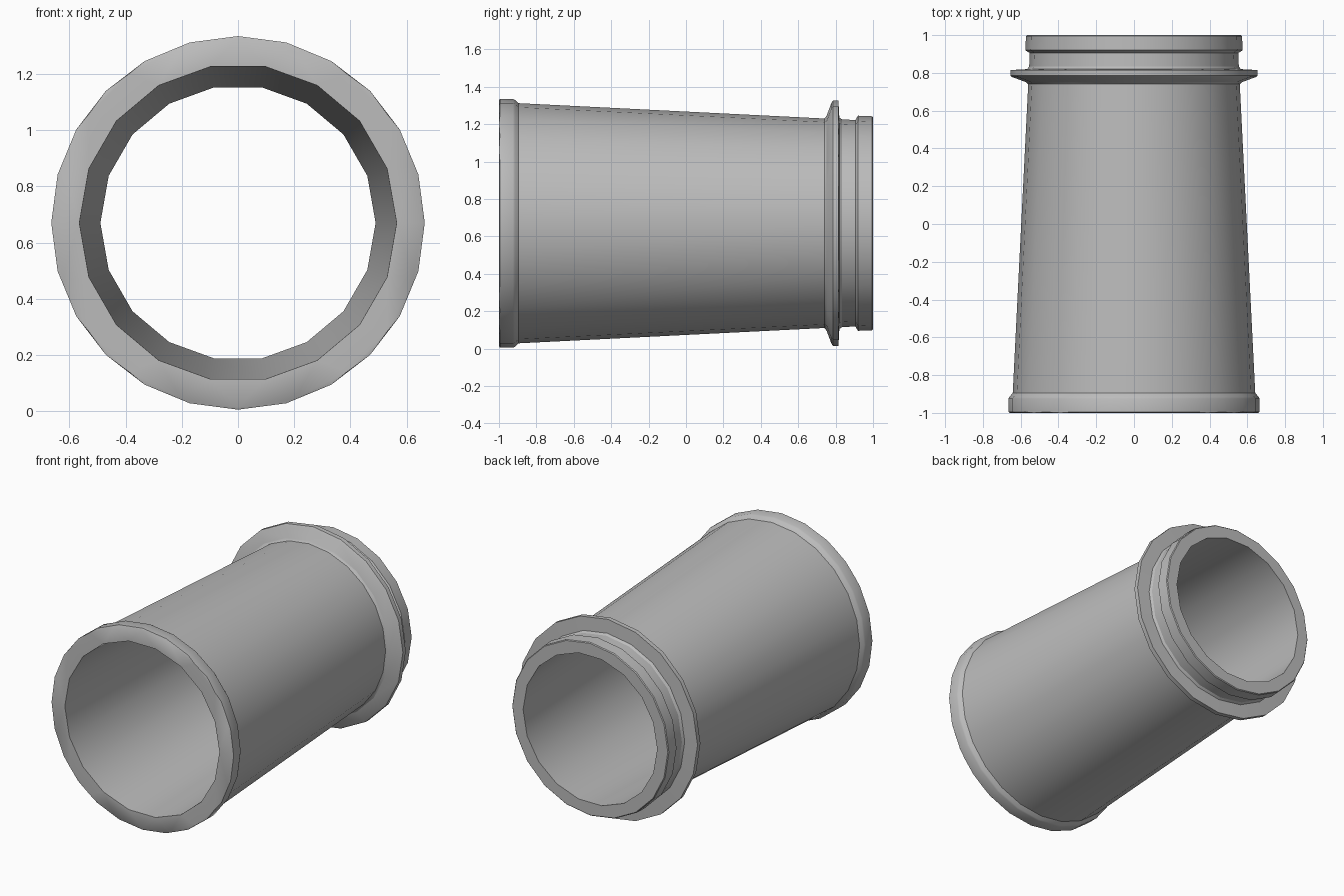
import bpy
import bmesh
import math

if "Cube" in bpy.data.objects:
    bpy.data.objects.remove(bpy.data.objects["Cube"], do_unlink=True)

AXIS_Z = 0.67

metal = bpy.data.materials.new("plain grey")
metal.use_nodes = True
GREY = (0.5, 0.5, 0.5, 1)
metal.diffuse_color = GREY
metal.node_tree.nodes["Principled BSDF"].inputs["Base Color"].default_value = GREY


def ring(bm, sides, radius, y):
    """One circle of vertices around the tube axis."""
    step = math.tau / sides
    return [bm.verts.new((radius * math.cos(i * step), y,
                          AXIS_Z + radius * math.sin(i * step)))
            for i in range(sides)]


def loft(bm, a, b):
    """Join two rings, which may have different side counts."""
    na, nb = len(a), len(b)
    if na == nb:
        for i in range(na):
            j = (i + 1) % na
            bm.faces.new((a[i], a[j], b[j], b[i]))
        return
    i = j = 0
    while i < na or j < nb:
        if j == nb or (i < na and (i + 1) * nb <= (j + 1) * na):
            bm.faces.new((a[i], a[(i + 1) % na], b[j % nb]))
            i += 1
        else:
            bm.faces.new((a[i % na], b[(j + 1) % nb], b[j]))
            j += 1


# Closed wall section: sides, radius, position along the axis
section = [
    (20, 0.657, -1.0), (24, 0.665, -0.995),                      # front rim
    (24, 0.665, -0.925), (24, 0.66, -0.915), (24, 0.642, -0.895),
    (24, 0.56, 0.74),                                            # tapered body
    (20, 0.575, 0.752), (20, 0.645, 0.778),                      # flange
    (20, 0.655, 0.785), (20, 0.655, 0.815), (20, 0.565, 0.82),
    (20, 0.555, 0.835), (20, 0.552, 0.905),                      # neck
    (20, 0.575, 0.92), (20, 0.572, 0.995), (20, 0.567, 1.0),     # back rim
    (18, 0.49, 1.0), (18, 0.565, -1.0),                          # bore
]

bm = bmesh.new()
rings = [ring(bm, *row) for row in section]
for k, loop in enumerate(rings):
    loft(bm, loop, rings[(k + 1) % len(rings)])
bmesh.ops.recalc_face_normals(bm, faces=bm.faces)

mesh = bpy.data.meshes.new("flanged_tube")
bm.to_mesh(mesh)
bm.free()
mesh.materials.append(metal)
tube = bpy.data.objects.new("flanged_tube", mesh)
bpy.context.collection.objects.link(tube)

# Smooth walls with crisp rims
bpy.ops.object.select_all(action="DESELECT")
tube.select_set(True)
bpy.context.view_layer.objects.active = tube
bpy.ops.object.shade_smooth_by_angle(angle=math.radians(30))
